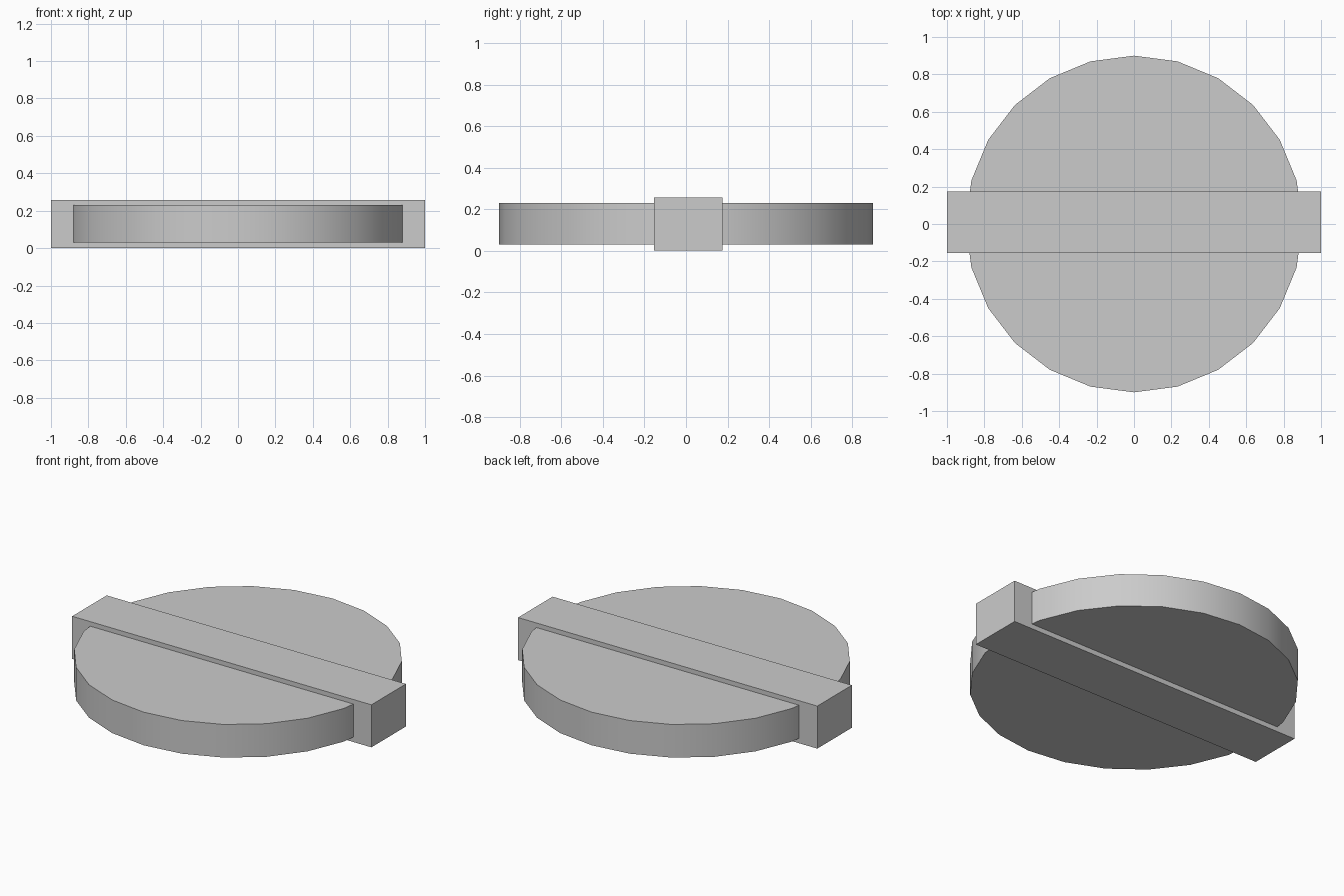
import bpy
import math

cube = bpy.data.objects.get("Cube")
if cube:
    bpy.data.objects.remove(cube, do_unlink=True)

# Single plain grey
grey = bpy.data.materials.new("light_grey")
grey.use_nodes = True
colour = (0.6, 0.6, 0.6, 1.0)
grey.diffuse_color = colour
grey.node_tree.nodes["Principled BSDF"].inputs["Base Color"].default_value = colour


def finish(name):
    obj = bpy.context.object
    obj.name = name
    obj.data.name = name
    obj.data.materials.append(grey)
    return obj


# Round disc: 24 sides, smooth rim with sharp edges
bpy.ops.mesh.primitive_cylinder_add(vertices=24, radius=0.9, depth=0.2,
                                    location=(0, 0, 0.13))
finish("disc")
bpy.ops.object.shade_smooth_by_angle(angle=math.radians(30))

# Straight bar across the middle, slightly thicker than the disc
bpy.ops.mesh.primitive_cube_add(size=1, location=(0, 0.01, 0.129))
bar = finish("cross_bar")
bar.scale = (2.0, 0.33, 0.257)
bpy.ops.object.transform_apply(location=False, rotation=False, scale=True)
